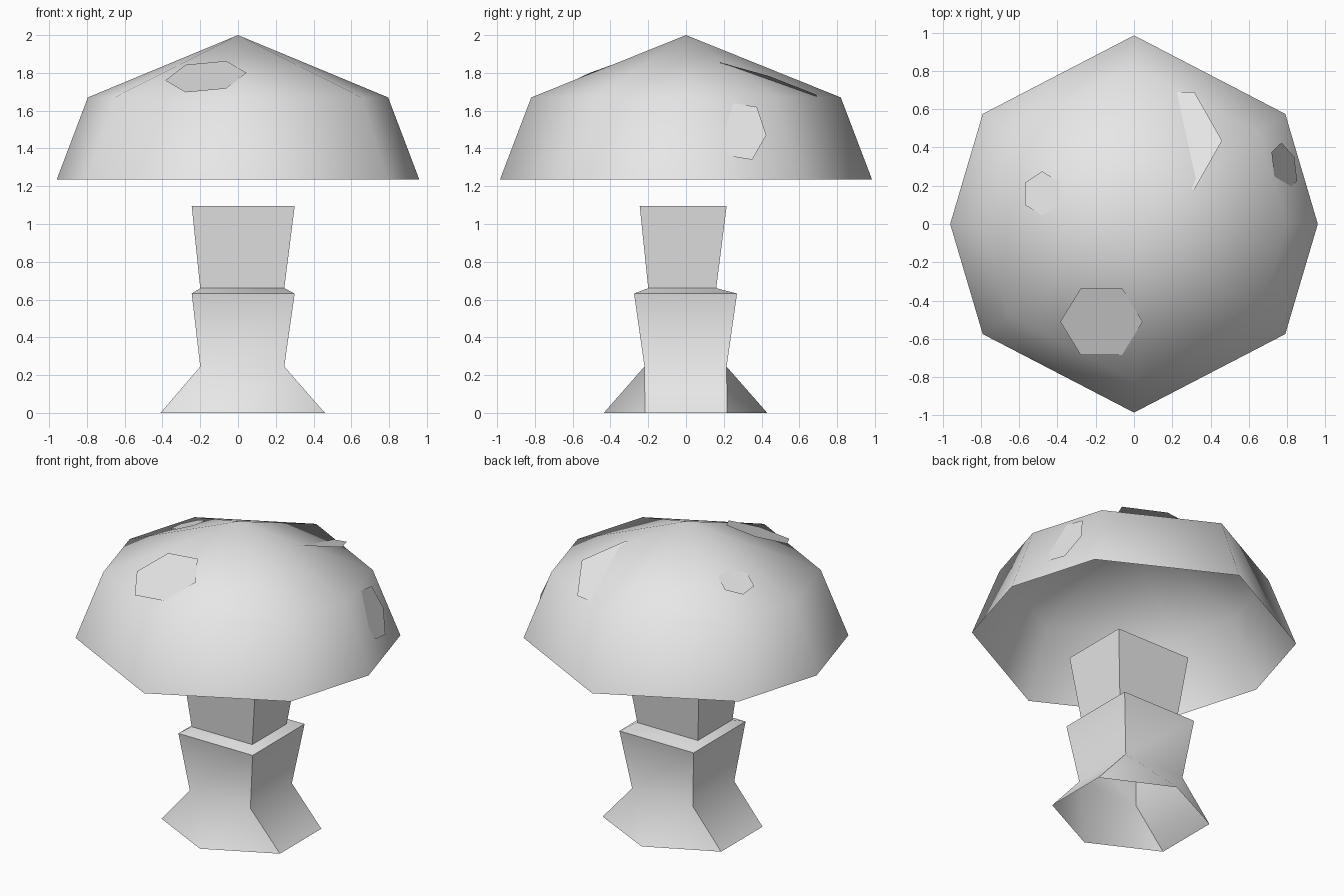
import bpy, bmesh, math
from mathutils import Vector

if "Cube" in bpy.data.objects:
    bpy.data.objects.remove(bpy.data.objects["Cube"])

grey = bpy.data.materials.new("plain_grey")
grey.use_nodes = True
colour = (0.8, 0.8, 0.8, 1)
grey.diffuse_color = colour
grey.node_tree.nodes["Principled BSDF"].inputs["Base Color"].default_value = colour


def finish(name, bm, sharp_angle=None):
    """Turn a bmesh into a smooth-shaded object, keeping strong edges sharp."""
    mesh = bpy.data.meshes.new(name)
    bm.normal_update()
    bm.to_mesh(mesh)
    bm.free()
    mesh.materials.append(grey)
    mesh.shade_smooth()
    if sharp_angle:
        mesh.set_sharp_from_angle(angle=math.radians(sharp_angle))
    obj = bpy.data.objects.new(name, mesh)
    bpy.context.collection.objects.link(obj)
    return obj


def ring(bm, points, z):
    return [bm.verts.new((x, y, z)) for x, y in points]


def bridge(bm, low, high):
    n = len(low)
    for i in range(n):
        j = (i + 1) % n
        bm.faces.new((low[i], low[j], high[j], high[i]))


# Cap: open eight-sided dome with a pointed top
bm = bmesh.new()
outline = [(0, -0.985), (0.79, -0.575), (0.96, 0), (0.79, 0.575),
           (0, 0.985), (-0.79, 0.575), (-0.96, 0), (-0.79, -0.575)]
rim = ring(bm, outline, 1.235)
shoulder = ring(bm, [(x * 0.828, y * 0.832) for x, y in outline], 1.67)
bridge(bm, rim, shoulder)
apex = bm.verts.new((0, 0, 2))
for i in range(8):
    bm.faces.new((shoulder[i], shoulder[(i + 1) % 8], apex))
finish("cap", bm)


# Stem: square rings rising from a flared six-sided foot, open at both ends
def square(bm, x0, x1, y0, y1, z):
    return ring(bm, [(x1, y0), (x1, y1), (x0, y1), (x0, y0)], z)


bm = bmesh.new()
foot = ring(bm, [(0.025, -0.435), (0.46, -0.217), (0.46, 0.217),
                 (0.025, 0.43), (-0.41, 0.217), (-0.41, -0.217)], 0)
levels = [square(bm, -0.2, 0.245, -0.22, 0.215, 0.245),
          square(bm, -0.245, 0.3, -0.275, 0.27, 0.632),
          square(bm, -0.2, 0.245, -0.2, 0.16, 0.66),
          square(bm, -0.245, 0.3, -0.245, 0.215, 1.095)]
for low, high in zip(levels, levels[1:]):
    bridge(bm, low, high)
# Each half of the foot: front or back tip joins the square above
corner = levels[0]
for k in (0, 1):
    tip, a, b, next_tip = (foot[(3 * k + i) % 6] for i in range(4))
    c0, c1, c3 = (corner[(2 * k + i) % 4] for i in (0, 1, 3))
    bm.faces.new((tip, a, c0))
    bm.faces.new((a, b, c1, c0))
    bm.faces.new((b, next_tip, c1))
    bm.faces.new((tip, c0, c3))
finish("stem", bm, 55)


# Spots: flat hexagons half sunk into the cap, each from a centre and two corners
spots = {
    "front_spot": ((-0.17, -0.51, 1.78), (0.215, 0, 0.02), (0.108, 0.175, 0.083)),
    "side_spot": ((0.785, 0.3, 1.49), (0.052, 0.05, -0.15), (-0.015, 0.125, -0.02)),
    "small_spot": ((-0.48, 0.16, 1.789), (0.09, -0.055, 0.04), (0.09, 0.06, 0.028)),
    "back_spot": ((0.17, 0.435, 1.755), (0.29, 0, 0.03), (0.145, 0.255, -0.07)),
}
for name, data in spots.items():
    centre, u, w = map(Vector, data)
    bm = bmesh.new()
    bm.faces.new([bm.verts.new(centre + p) for p in (u, w, w - u, -u, -w, u - w)])
    finish(name, bm)
